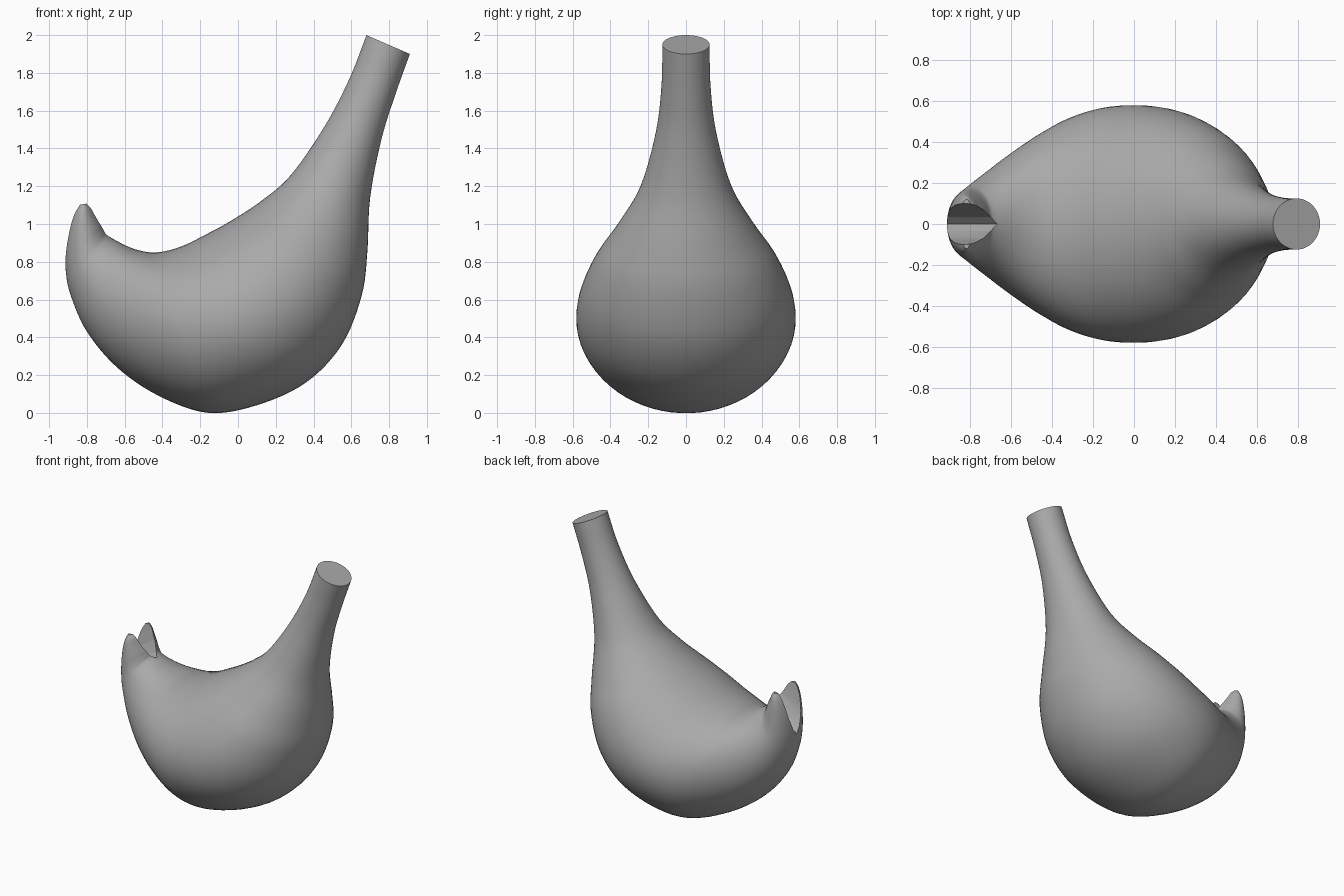
import bpy, bmesh, math
from mathutils import Vector

if "Cube" in bpy.data.objects:
    bpy.data.objects.remove(bpy.data.objects["Cube"])

SIDES, STEPS = 64, 6

grey = bpy.data.materials.new("plain grey")
grey.diffuse_color = (0.4, 0.4, 0.4, 1)
grey.use_nodes = True
grey.node_tree.nodes["Principled BSDF"].inputs["Base Color"].default_value = grey.diffuse_color

# Cross-sections from neck to tail: upper x, z, lower x, z, half width
sections = [Vector(s) for s in (
    (.68, 2.0, .91, 1.90, .125), (.59, 1.77, .835, 1.69, .13),
    (.46, 1.52, .76, 1.45, .16), (.28, 1.26, .70, 1.14, .24),
    (.12, 1.12, .685, .85, .36), (-.05, 1.01, .655, .62, .475),
    (-.18, .94, .55, .36, .55), (-.28, .89, .36, .16, .58),
    (-.37, .86, .10, .04, .57), (-.45, .85, -.16, .0, .52),
    (-.52, .86, -.42, .09, .435), (-.58, .88, -.64, .24, .34),
    (-.64, .91, -.80, .43, .25), (-.69, .94, -.885, .62, .19),
    (-.705, .965, -.912, .75, .17), (-.72, 1.0, -.913, .88, .16),
    (-.745, 1.05, -.90, .98, .15), (-.765, 1.09, -.88, 1.05, .138),
    (-.79, 1.11, -.85, 1.10, .12))]


def smooth_path(pts, steps):
    """Catmull-Rom interpolation through all sections."""
    p = [2 * pts[0] - pts[1]] + pts + [2 * pts[-1] - pts[-2]]
    out = []
    for i in range(1, len(p) - 2):
        a, b, c, d = p[i - 1:i + 3]
        for k in range(steps):
            t = k / steps
            out.append(0.5 * (2 * b + (c - a) * t + (2 * a - 5 * b + 4 * c - d) * t * t
                              + (3 * b - a - 3 * c + d) * t ** 3))
    return out + [pts[-1]]


def loft(name, rings):
    """Closed skin through equal-length rings of points."""
    bm = bmesh.new()
    loops = [[bm.verts.new(co) for co in ring] for ring in rings]
    n = len(loops[0])
    for a, b in zip(loops, loops[1:]):
        for i in range(n):
            j = (i + 1) % n
            bm.faces.new((a[i], a[j], b[j], b[i]))
    bm.faces.new(loops[0])
    bm.faces.new(loops[-1])
    bmesh.ops.recalc_face_normals(bm, faces=bm.faces)
    mesh = bpy.data.meshes.new(name)
    bm.to_mesh(mesh)
    bm.free()
    obj = bpy.data.objects.new(name, mesh)
    bpy.context.collection.objects.link(obj)
    mesh.materials.append(grey)
    return obj


def ellipse(s):
    up, low = Vector((s[0], 0, s[1])), Vector((s[2], 0, s[3]))
    mid, half = (up + low) / 2, (up - low) / 2
    ring = []
    for i in range(SIDES):
        a = 2 * math.pi * (i + .5) / SIDES
        ring.append(mid + half * math.cos(a) + Vector((0, s[4] * math.sin(a), 0)))
    return ring


# Body with curved neck and raised tail
body = loft("body", [ellipse(s) for s in smooth_path(sections, STEPS)])

# Curved V notch that splits the tail into two lobes
side = [(.035, .04), (.072, .13), (.092, .22), (.105, .3), (.12, .5)]
profile = [(-y, h) for y, h in reversed(side)] + [(0, 0)] + side
notch = loft("tail_notch_cutter",
             [[Vector((x, y, .78 + (x + .92) * .58 + h)) for y, h in profile]
              for x in (-1.0, -.6)])
notch.hide_render = True

cut = body.modifiers.new("tail notch", 'BOOLEAN')
cut.operation = 'DIFFERENCE'
cut.solver = 'EXACT'
cut.object = notch
bpy.context.view_layer.objects.active = body
body.select_set(True)
bpy.ops.object.modifier_apply(modifier=cut.name)
bpy.data.objects.remove(notch)

# Smooth skin with crisp neck end and notch edges
bpy.ops.object.shade_smooth_by_angle(angle=math.radians(35))
